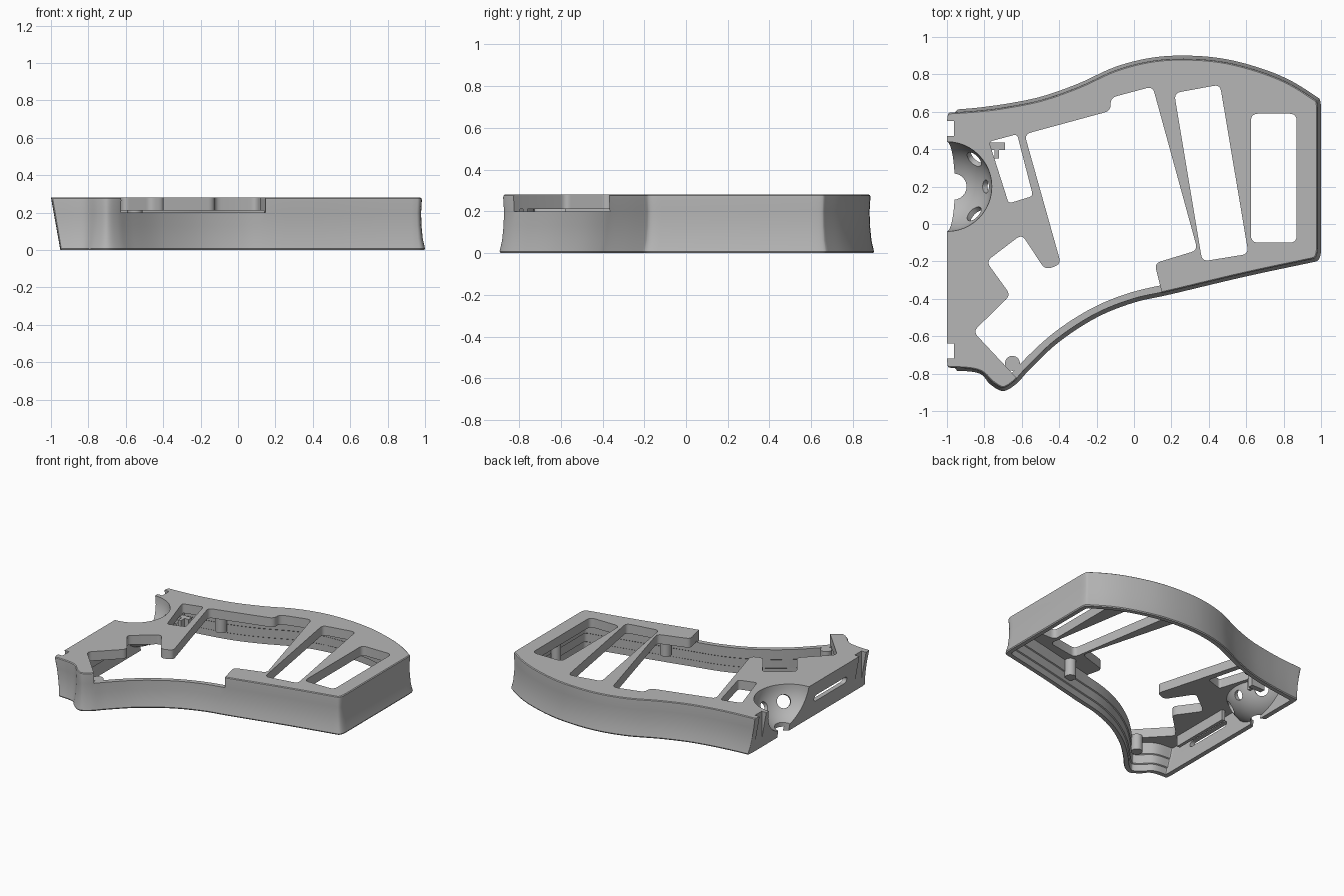
import bpy, bmesh, math
from mathutils import Vector as V

if "Cube" in bpy.data.objects:
    bpy.data.objects.remove(bpy.data.objects["Cube"])

HEIGHT, PLATE = 0.28, 0.21   # overall height, underside of the top plate


def spline(ctrl, steps=6):
    """Smooth open curve through control points."""
    p = [V(c) for c in ctrl]
    p = [2 * p[0] - p[1]] + p + [2 * p[-1] - p[-2]]
    out = []
    for a, b, c, d in zip(p, p[1:], p[2:], p[3:]):
        for i in range(steps):
            t = i / steps
            out.append(0.5 * (2 * b + (c - a) * t + (2 * a - 5 * b + 4 * c - d) * t * t
                              + (3 * b - a - 3 * c + d) * t ** 3))
    return out + [p[-2]]


def fillet(pts, r, corners, n=5):
    """Round the listed corners of a closed polygon."""
    out = []
    for i, p in enumerate(pts):
        if i not in corners:
            out.append(p)
            continue
        a, b = pts[i - 1] - p, pts[(i + 1) % len(pts)] - p
        s = p + a.normalized() * min(r, a.length * 0.45)
        e = p + b.normalized() * min(r, b.length * 0.45)
        for k in range(n + 1):
            t = k / n
            out.append(s * (1 - t) ** 2 + p * 2 * t * (1 - t) + e * t * t)
    return out


def make(name, bm):
    bmesh.ops.recalc_face_normals(bm, faces=bm.faces)
    me = bpy.data.meshes.new(name)
    bm.to_mesh(me)
    bm.free()
    ob = bpy.data.objects.new(name, me)
    bpy.context.collection.objects.link(ob)
    return ob


def loft(name, rings):
    """Solid from stacked rings of 3D points."""
    bm = bmesh.new()
    vs = [[bm.verts.new(p) for p in ring] for ring in rings]
    n = len(vs[0])
    for a, b in zip(vs, vs[1:]):
        for i in range(n):
            j = (i + 1) % n
            bm.faces.new((a[i], a[j], b[j], b[i]))
    bm.faces.new(vs[0][::-1])
    bm.faces.new(vs[-1])
    return make(name, bm)


def prism(name, pts, z0, z1, r=0.0):
    pts = [V(p) for p in pts]
    pts = fillet(pts, r, range(len(pts))) if r else pts
    return loft(name, [[(p.x, p.y, z) for p in pts] for z in (z0, z1)])


def box(name, x0, x1, y0, y1, z0, z1):
    return prism(name, [(x0, y0), (x1, y0), (x1, y1), (x0, y1)], z0, z1)


def ball(name, centre, r):
    bm = bmesh.new()
    bmesh.ops.create_uvsphere(bm, u_segments=48, v_segments=24, radius=r)
    bmesh.ops.translate(bm, verts=bm.verts, vec=centre)
    return make(name, bm)


def rod(name, a, b, r):
    a, b = V(a), V(b)
    bm = bmesh.new()
    bmesh.ops.create_cone(bm, cap_ends=True, segments=24, radius1=r, radius2=r, depth=(b - a).length)
    bmesh.ops.rotate(bm, verts=bm.verts, matrix=(b - a).to_track_quat('Z', 'Y').to_matrix())
    bmesh.ops.translate(bm, verts=bm.verts, vec=(a + b) / 2)
    return make(name, bm)


def cut(ob, tool):
    tool.hide_render = True
    m = ob.modifiers.new("cut", 'BOOLEAN')
    m.operation, m.solver, m.object = 'DIFFERENCE', 'EXACT', tool
    bpy.context.view_layer.objects.active = ob
    bpy.ops.object.modifier_apply(modifier=m.name)
    bpy.data.objects.remove(tool)


# Outline: back curve, straight left end, front curve
back = spline([(-1, .612), (-.85, .622), (-.7, .64), (-.5, .68), (-.3, .75), (-.1, .84), (.1, .89),
               (.3, .9), (.5, .88), (.7, .825), (.85, .76), (1, .665)])
front = spline([(1, -.195), (.6, -.28), (.2, -.375), (0, -.42), (-.2, -.5), (-.4, -.63), (-.55, -.77),
                (-.63, -.855), (-.7, -.893), (-.765, -.86), (-.82, -.808), (-.89, -.79), (-1, -.785)])
outline = back + front
corners = (0, len(back) - 1, len(back), len(outline) - 1)


def section(z, inset, r, end=0.0, smooth=0):
    """Outline moved inwards, its flat end following the slope."""
    pts, n = [], len(outline)
    for i, p in enumerate(outline):
        d1 = (p - outline[i - 1]).normalized() if i else None
        d2 = (outline[i + 1] - p).normalized() if i < n - 1 else None
        d1, d2 = d1 or d2, d2 or d1
        n1, n2 = V((d1.y, -d1.x)), V((d2.y, -d2.x))
        pts.append(p + (n1 + n2) * inset / (1 + n1.dot(n2)))
    for _ in range(smooth):
        pts = [p if i in corners else p / 2 + (pts[i - 1] + pts[i + 1]) / 4 for i, p in enumerate(pts)]
    shift = 0.05 * (1 - z / HEIGHT) + end
    for p in pts:
        p.x += shift * min(1, max(0, (-.78 - p.x) / .22))
    pts[0].x = pts[-1].x = -1 + shift
    return [(p.x, p.y, z) for p in fillet(pts, r, corners)]


body = loft("frame_shell", [section(z, i, .06) for z, i in
            [(0, .004), (.008, 0), (.06, .012), (.13, .019), (.2, .021), (.265, .017), (.275, .018), (HEIGHT, .024)]])

# Hollow underside, stepped along the wall, leaving socket, bosses and ribs standing
cavity = loft("cavity", [section(z, i, .03, .035, 5) for z, i in
              [(-.05, .034), (.05, .037), (.055, .045), (.12, .048), (.125, .055), (PLATE, .058)]])
socket = (-1, .2, HEIGHT)
cut(cavity, ball("socket_skin", socket, .27))
for x, y, r in [(-.65, -.745, .04), (-.55, .585, .04), (.35, -.26, .04), (.91, .25, .035), (-.86, .53, .035)]:
    cut(cavity, rod("boss", (x, y, .08), (x, y, .3), r))
cut(cavity, box("end_rib", -.895, -.87, -.58, -.1, .13, .3))
cut(cavity, box("bracket", -.8, -.69, .395, .435, .1, .3))
cut(cavity, box("bracket_leg", -.745, -.722, .35, .41, .11, .3))
cut(body, cavity)

# Ball socket with its screw holes
cut(body, ball("socket_cut", socket, .24))
cut(body, rod("socket_hole", (-.965, .2, -.1), (-.965, .2, .2), .07))
for angle, r in [(-45, .048), (0, .035), (45, .048)]:
    a = math.radians(angle)
    d = V((math.cos(a), math.sin(a), -.55)).normalized()
    cut(body, rod("screw_hole", V(socket) + d * .15, V(socket) + d * .33, r))

# Openings in the plate; the main one also lowers the front wall
windows = [
    ([(.625, -.1), (.87, -.1), (.87, .59), (.625, .59)], .04),
    ([(.215, .7), (.46, .745), (.612, -.16), (.365, -.2)], .035),
    ([(-.775, .44), (-.625, .48), (-.54, .15), (-.67, .11)], .02),
    ([(-.585, .48), (-.125, .605), (-.125, .675), (.1, .735), (.34, -.14), (.11, -.21), (.15, -.37),
      (.17, -.6), (-.3, -.95), (-.52, -.93), (-.64, -.81), (-.86, -.575), (-.66, -.38), (-.79, -.2),
      (-.6, -.055), (-.475, -.245), (-.39, -.215)], .035)]
for pts, r in windows:
    cut(body, prism("window", pts, .2, .4, r))

# Flat end: locating notches and a long slot
for y0, y1 in [(.47, .55), (-.72, -.64)]:
    cut(body, box("notch", -1.1, -.962, y0, y1, -.1, .4))
cut(body, box("slot", -1.1, -.91, -.5, -.16, .12, .17))
for y in (-.5, -.16):
    cut(body, rod("slot_end", (-1.1, y, .145), (-.91, y, .145), .025))

# Material and shading
grey = bpy.data.materials.new("plain_grey")
grey.use_nodes = True
colour = (.47, .47, .47, 1)
grey.diffuse_color = colour
grey.node_tree.nodes["Principled BSDF"].inputs["Base Color"].default_value = colour
body.data.materials.clear()
body.data.materials.append(grey)
for p in body.data.polygons:
    p.material_index = 0
bpy.ops.object.select_all(action='DESELECT')
body.select_set(True)
bpy.context.view_layer.objects.active = body
bpy.ops.object.shade_smooth_by_angle(angle=math.radians(30))
